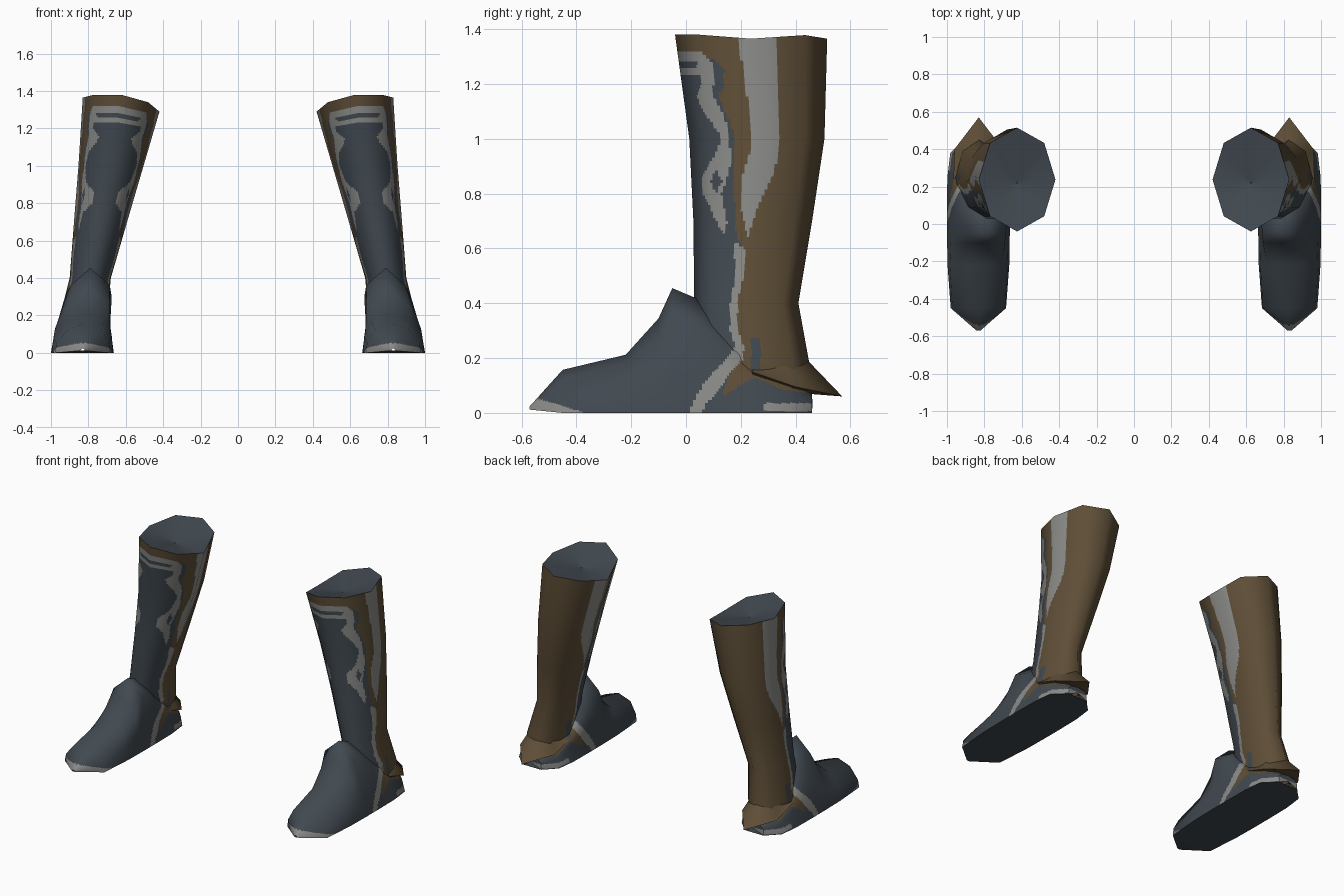
import bpy
import math
from mathutils import Vector

if "Cube" in bpy.data.objects:
    bpy.data.objects.remove(bpy.data.objects["Cube"])


def material(name, rgb):
    m = bpy.data.materials.new(name)
    m.diffuse_color = (*rgb, 1.0)
    m.use_nodes = True
    m.node_tree.nodes["Principled BSDF"].inputs["Base Color"].default_value = m.diffuse_color
    return m


MATS = [material("dark_slate", (0.052, 0.066, 0.080)),
        material("brown_leather", (0.112, 0.076, 0.038)),
        material("pale_grey", (0.255, 0.255, 0.245))]
SLATE, BROWN, PALE = 0, 1, 2


def interp(table, t):
    """Piecewise linear lookup; each row is (key, value, ...)."""
    if t <= table[0][0]:
        return table[0][1:]
    for a, b in zip(table, table[1:]):
        if t <= b[0]:
            f = (t - a[0]) / (b[0] - a[0])
            return tuple(p + (q - p) * f for p, q in zip(a[1:], b[1:]))
    return table[-1][1:]


# Painted pattern: height, trim front, trim back, leather edge (all y)
TRIM = [(0.0, 0.015, 0.05, 0.13), (0.05, 0.03, 0.09, 0.13), (0.10, 0.06, 0.13, 0.14),
        (0.15, 0.10, 0.165, 0.165), (0.20, 0.15, 0.21, 0.21), (0.24, 0.18, 0.21, 0.21),
        (0.30, 0.16, 0.19, 0.19), (0.40, 0.16, 0.187, 0.187), (0.50, 0.18, 0.21, 0.21),
        (0.60, 0.175, 0.215, 0.215), (0.625, 0.17, 0.17, 0.19), (0.65, 0.14, 0.14, 0.185),
        (0.70, 0.11, 0.15, 0.18), (0.75, 0.09, 0.14, 0.18), (0.80, 0.06, 0.13, 0.17),
        (0.86, 0.06, 0.15, 0.17), (0.90, 0.08, 0.16, 0.17), (0.95, 0.11, 0.165, 0.175),
        (1.00, 0.13, 0.155, 0.175), (1.05, 0.10, 0.15, 0.165), (1.10, 0.06, 0.13, 0.14),
        (1.15, 0.04, 0.10, 0.12), (1.20, 0.055, 0.10, 0.14), (1.25, 0.05, 0.10, 0.14),
        (1.28, 0.04, 0.09, 0.105), (1.305, 0.0, 0.05, 0.05)]
BACK_STRIPE = [(0.64, 0.225, 0.225), (0.75, 0.20, 0.26), (0.85, 0.20, 0.31),
               (0.95, 0.235, 0.34), (1.05, 0.24, 0.34), (1.20, 0.215, 0.335), (1.38, 0.19, 0.325)]
HEEL_LINE = [(0.13, 0.06), (0.25, 0.13), (0.35, 0.085), (0.46, 0.07)]


def pattern(y, h):
    front, back, edge = interp(TRIM, h)
    if h > 0.64:
        a, b = interp(BACK_STRIPE, h)
        if a < y < b:
            return PALE
    if h > 1.305:
        return BROWN
    # toe and heel sole welts
    if y < -0.38 and h < 0.045 * (-y - 0.38) / 0.15 + 0.004:
        return PALE
    if y > 0.28 and 0.006 < h < 0.035:
        return PALE
    # knee band with a dark slot
    if 1.225 < h and y < 0.06:
        return SLATE if 1.253 < h < 1.272 and y < 0.04 else PALE
    # diamond hole in the mid ornament, and the small ankle buckle
    if abs(y - 0.11) / 0.022 + abs(h - 0.845) / 0.04 < 1:
        return SLATE
    if abs(y - 0.255) < 0.017 and 0.15 < h < 0.27:
        return SLATE
    if front < y < back:
        return PALE
    if y > edge and h > interp(HEEL_LINE, y)[0]:
        return BROWN
    return SLATE


def loft(name, rows, side, rule, closed=False, heights=None, step=0.0125):
    """Fine patch through a control grid, with smooth interpolated normals."""
    ni, nj = len(rows), len(rows[0])

    def point(i, j):
        return rows[min(max(i, 0), ni - 1)][j % nj if closed else min(max(j, 0), nj - 1)]

    def normal(i, j):
        n = (point(i, j + 1) - point(i, j - 1)).cross(point(i + 1, j) - point(i - 1, j))
        return n.normalized()

    def params(count, length):
        out = []
        for k in range(count):
            n = max(1, math.ceil(length(k) / step))
            out += [(k, s / n) for s in range(n)]
        return out

    us = params(ni - 1, lambda i: max((point(i + 1, j) - point(i, j)).length for j in range(nj)))
    us.append((ni - 2, 1.0))
    spans = nj if closed else nj - 1
    vs = params(spans, lambda j: max((point(i, j + 1) - point(i, j)).length for i in range(ni)))
    if not closed:
        vs.append((nj - 2, 1.0))

    def blend(f, i, u, j, v):
        return f(i, j).lerp(f(i, j + 1), v).lerp(f(i + 1, j).lerp(f(i + 1, j + 1), v), u)

    normals_grid = {(i, j): normal(i, j) for i in range(ni) for j in range(nj + 1)}
    verts, normals, hs = [], [], []
    flip = Vector((side, 1, 1))
    for i, u in us:
        for j, v in vs:
            p = blend(point, i, u, j, v)
            n = blend(lambda a, b: normals_grid[a, b], i, u, j, v).normalized()
            verts.append(p * flip)
            normals.append(n * flip)
            hs.append(heights[i] + (heights[i + 1] - heights[i]) * u if heights else p.z)
    w = len(vs)
    faces, colours = [], []
    for a in range(len(us) - 1):
        for b in range(w if closed else w - 1):
            c = (b + 1) % w
            f = [a * w + b, a * w + c, (a + 1) * w + c, (a + 1) * w + b]
            colours.append(rule(sum(verts[k].y for k in f) / 4, sum(hs[k] for k in f) / 4))
            faces.append(f if side > 0 else f[::-1])
    mesh = bpy.data.meshes.new(name)
    mesh.from_pydata(verts, [], faces)
    for m in MATS:
        mesh.materials.append(m)
    mesh.polygons.foreach_set("material_index", colours)
    mesh.polygons.foreach_set("use_smooth", [True] * len(faces))
    mesh.update()
    mesh.normals_split_custom_set_from_vertices(normals)
    bpy.context.collection.objects.link(bpy.data.objects.new(name, mesh))


# Shaft rings: height, inner x, outer x, front y, back y
RINGS = [(0.07, 0.72, 0.94, 0.06, 0.44), (0.18, 0.70, 0.955, 0.04, 0.45),
         (0.40, 0.68, 0.90, 0.03, 0.41), (0.70, 0.593, 0.877, 0.027, 0.46),
         (1.00, 0.505, 0.853, 0.012, 0.505), (1.37, 0.42, 0.83, -0.04, 0.515)]
RIM_Z = [1.365, 1.378, 1.365, 1.34, 1.29, 1.34, 1.38, 1.38]
shaft = []
for h, x0, x1, y0, y1 in RINGS:
    shaft.append([Vector(((x0 + x1) / 2 + (x1 - x0) / 2 * math.cos(k * math.pi / 4),
                          (y0 + y1) / 2 + (y1 - y0) / 2 * math.sin(k * math.pi / 4),
                          RIM_Z[k] if h > 1.3 else h)) for k in range(8)])
rim = shaft[-1]
middle = Vector((0.625, 0.22, 1.31))
cap = [rim, [middle + (p - middle) * 0.01 for p in rim]]

# Foot sections: y, then sole, mid and upper half widths with heights, ridge x and z
FOOT = [(-0.57, 0.01, 0.012, 0.01, 0.016, 0.006, 0.02, 0.83, 0.024),
        (-0.45, 0.148, 0, 0.14, 0.05, 0.09, 0.125, 0.82, 0.157),
        (-0.22, 0.165, 0, 0.155, 0.09, 0.10, 0.175, 0.81, 0.212),
        (-0.10, 0.167, 0, 0.15, 0.12, 0.11, 0.26, 0.80, 0.345),
        (-0.05, 0.168, 0, 0.148, 0.13, 0.105, 0.36, 0.79, 0.455),
        (0.08, 0.168, 0, 0.145, 0.13, 0.125, 0.30, 0.80, 0.40),
        (0.25, 0.166, 0, 0.14, 0.10, 0.12, 0.17, 0.82, 0.20),
        (0.38, 0.15, 0, 0.135, 0.06, 0.10, 0.13, 0.83, 0.15),
        (0.46, 0.07, 0, 0.07, 0.04, 0.05, 0.06, 0.83, 0.07)]
foot, sole = [], []
for y, w0, z0, w1, z1, w2, z2, rx, rz in FOOT:
    half = [(w0, z0, 0.832), (w1, z1, 0.83), (w2, z2, rx)]
    left = [Vector((c - w, y, z)) for w, z, c in half]
    right = [Vector((c + w, y, z)) for w, z, c in half]
    foot.append(left + [Vector((rx, y, rz))] + right[::-1])
    sole.append([right[0], left[0]])
heel = [foot[-1], [Vector((0.83, 0.461, 0.03)) + (p - Vector((0.83, 0.46, 0.03))) * 0.02
                   for p in foot[-1]]]


# Pointed heel flap
def arch(points):
    return [Vector(p) for p in points] + [Vector((1.66 - x, y, z)) for x, y, z in points[-2::-1]]


flap_top = arch([(0.93, 0.24, 0.17), (0.915, 0.36, 0.19), (0.83, 0.45, 0.185)])
flap_lip = arch([(0.965, 0.24, 0.15), (0.96, 0.40, 0.095), (0.83, 0.57, 0.06)])
flap_in = arch([(0.93, 0.25, 0.12), (0.91, 0.37, 0.085), (0.83, 0.44, 0.07)])

plain = lambda colour: (lambda y, h: colour)
for side, tag in ((1, "right"), (-1, "left")):
    loft(tag + "_shaft", shaft, side, pattern, True, [r[0] for r in RINGS])
    loft(tag + "_top_lining", cap, side, plain(SLATE), True, step=0.1)
    loft(tag + "_foot", foot, side, pattern)
    loft(tag + "_heel_back", heel, side, pattern)
    loft(tag + "_sole", sole, side, plain(SLATE), step=0.1)
    loft(tag + "_heel_flap", [flap_lip, flap_top], side, plain(BROWN), step=0.05)
    loft(tag + "_heel_flap_underside", [flap_in, flap_lip], side, plain(BROWN), step=0.05)
